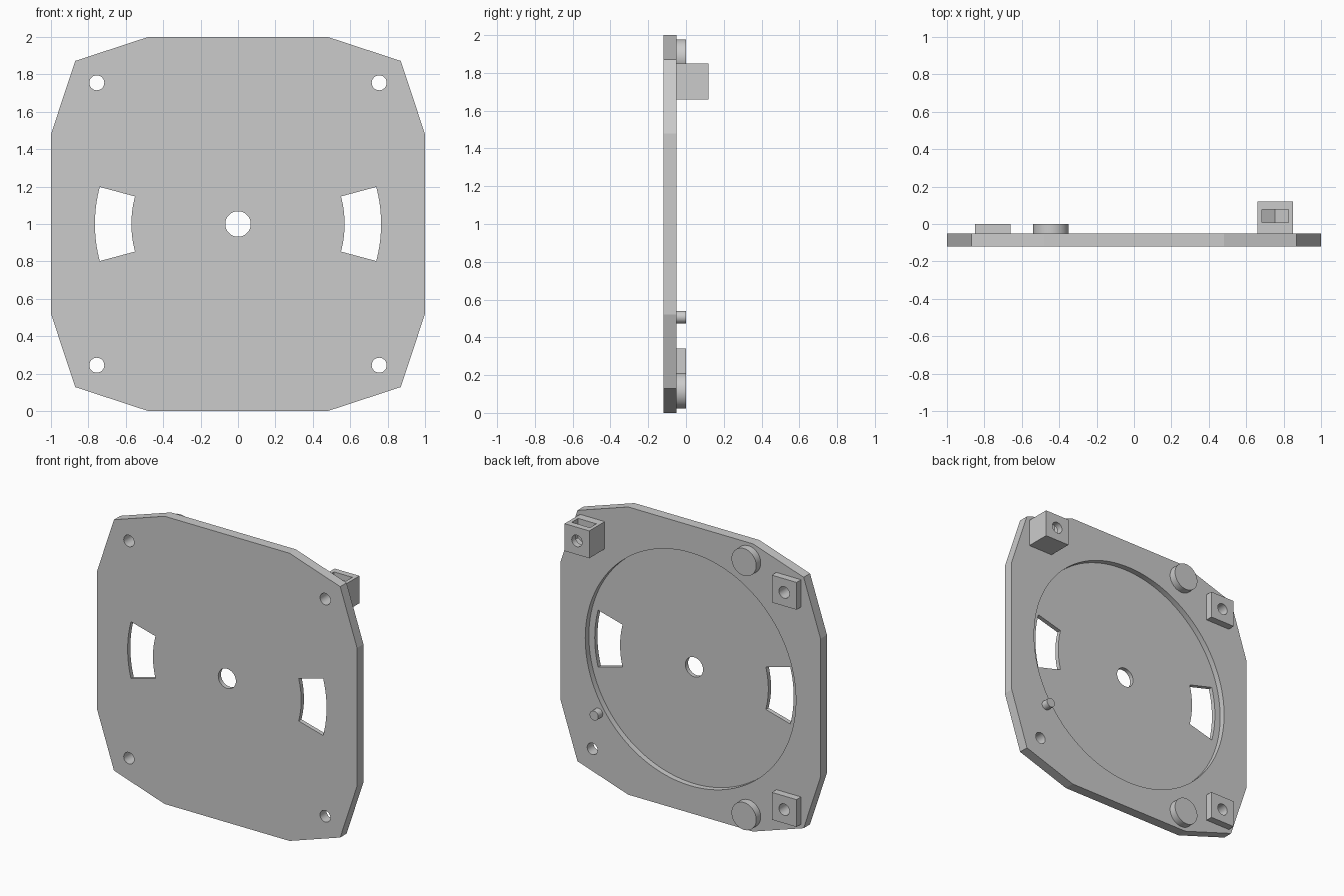
import bpy
import bmesh
from math import cos, sin, radians, pi

if "Cube" in bpy.data.objects:
    bpy.data.objects.remove(bpy.data.objects["Cube"], do_unlink=True)

grey = bpy.data.materials.new("light grey")
grey.use_nodes = True
colour = (0.6, 0.6, 0.6, 1)
grey.diffuse_color = colour
grey.node_tree.nodes["Principled BSDF"].inputs["Base Color"].default_value = colour

FRONT, BACK, FLOOR, PAD_TOP = -0.12, -0.05, -0.09, 0.0
MID = 1.0        # height of the plate centre
HOLE = 0.755     # screw hole offset from the centre
HALF = 0.095     # half width of pads and nut holder


def prism(name, points, y0, y1):
    """Extrude an (x, z) outline from y0 to y1."""
    bm = bmesh.new()
    face = bm.faces.new([bm.verts.new((x, y0, z)) for x, z in points])
    top = bmesh.ops.extrude_face_region(bm, geom=[face])
    moved = [v for v in top["geom"] if isinstance(v, bmesh.types.BMVert)]
    bmesh.ops.translate(bm, verts=moved, vec=(0, y1 - y0, 0))
    bmesh.ops.recalc_face_normals(bm, faces=bm.faces)
    mesh = bpy.data.meshes.new(name)
    bm.to_mesh(mesh)
    bm.free()
    mesh.materials.append(grey)
    obj = bpy.data.objects.new(name, mesh)
    bpy.context.collection.objects.link(obj)
    return obj


def arc(x, z, r, a0=0.0, a1=360.0, n=48):
    """Points on an arc; a full circle leaves out its repeated end."""
    count = n if a1 - a0 == 360 else n + 1
    angles = [radians(a0 + (a1 - a0) * i / n) for i in range(count)]
    return [(x + r * cos(a), z + r * sin(a)) for a in angles]


def square(x, z):
    return [(x - HALF, z - HALF), (x + HALF, z - HALF),
            (x + HALF, z + HALF), (x - HALF, z + HALF)]


def cut(obj, points, y0=-0.3, y1=0.3):
    """Subtract a prism from a part."""
    cutter = prism("cutter", points, y0, y1)
    cutter.hide_render = True
    mod = obj.modifiers.new("cut", "BOOLEAN")
    mod.operation, mod.solver, mod.object = "DIFFERENCE", "EXACT", cutter
    bpy.context.view_layer.objects.active = obj
    bpy.ops.object.modifier_apply(modifier=mod.name)
    bpy.data.objects.remove(cutter, do_unlink=True)


# Twelve-sided plate, one quarter of the outline mirrored round
corner = [(1, 0.48), (0.87, 0.872), (0.48, 1)]
outline = []
for sx, sz in ((1, 1), (-1, 1), (-1, -1), (1, -1)):
    quarter = corner if sx * sz > 0 else corner[::-1]
    outline += [(sx * x, MID + sz * z) for x, z in quarter]
plate = prism("base_plate", outline, FRONT, BACK)

# Round recess in the back and centre hole
cut(plate, arc(0, MID, 0.81, n=128), FLOOR, 0.1)
cut(plate, arc(0, MID, 0.068))

# Curved windows left and right
for turn in (0, 180):
    outer = arc(0, MID, 0.765, turn - 15, turn + 15, 16)
    inner = arc(0, MID, 0.57, turn - 15, turn + 15, 16)
    cut(plate, outer + inner[::-1])

# Screw holes in the corners
for sx in (-1, 1):
    for sz in (-1, 1):
        cut(plate, arc(sx * HOLE, MID + sz * HOLE, 0.04, n=32))

parts = [plate]

# Square pads with holes, and round feet beside them
for sz, level in ((1, "upper"), (-1, "lower")):
    z = MID + sz * HOLE
    pad = prism(level + "_square_pad", square(-HOLE, z), BACK, PAD_TOP)
    cut(pad, arc(-HOLE, z, 0.04, n=32))
    foot = prism(level + "_round_foot",
                 arc(-0.445, MID + sz * 0.883, HALF), BACK, PAD_TOP)
    parts += [pad, foot]

# Nut holder: block with a slot open at the top and pointed at the bottom
z = MID + HOLE
holder = prism("nut_holder", square(HOLE, z), BACK, 0.12)
r = 0.07 / cos(pi / 6)
slot = [(HOLE - 0.07, z + 0.2), (HOLE - 0.07, z - r / 2), (HOLE, z - r),
        (HOLE + 0.07, z - r / 2), (HOLE + 0.07, z + 0.2)]
cut(holder, slot, 0.007, 0.077)
cut(holder, arc(HOLE, z, 0.04, n=32))
parts.append(holder)

# Small locating peg
parts.append(prism("locating_peg", arc(0.708, 0.507, 0.033, n=32), BACK, PAD_TOP))

# Smooth round walls, keep edges sharp
bpy.ops.object.select_all(action="DESELECT")
for obj in parts:
    obj.select_set(True)
bpy.context.view_layer.objects.active = plate
bpy.ops.object.shade_smooth_by_angle(angle=radians(14))
